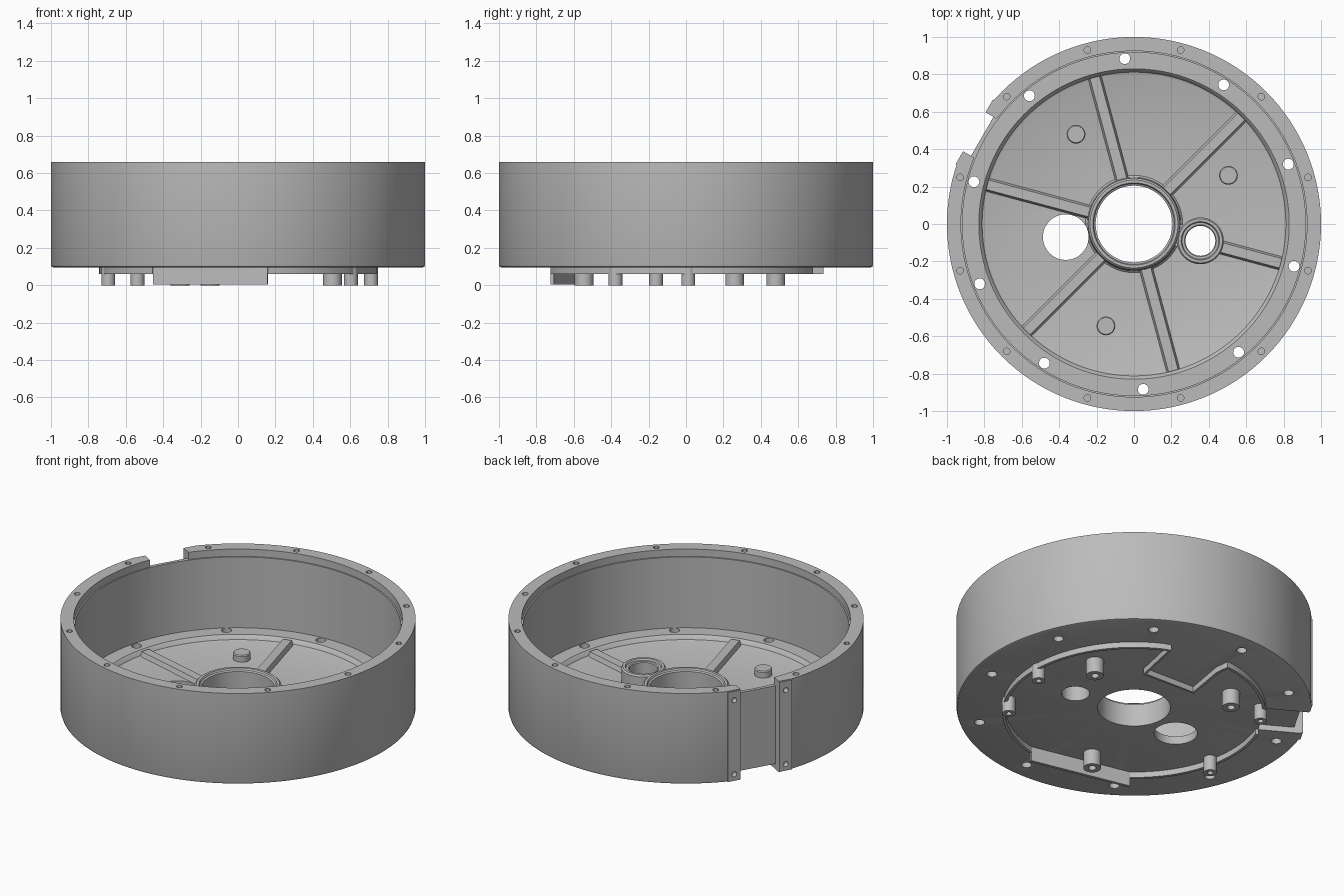
import bpy, bmesh
from math import radians, cos, sin, pi
from mathutils import Matrix, Vector

if "Cube" in bpy.data.objects:
    bpy.data.objects.remove(bpy.data.objects["Cube"], do_unlink=True)

metal = bpy.data.materials.new("cast grey metal")
metal.use_nodes = True
GREY = (0.5, 0.5, 0.5, 1)
metal.diffuse_color = GREY
metal.node_tree.nodes["Principled BSDF"].inputs["Base Color"].default_value = GREY


def make(name, bm):
    """Turn a bmesh into a finished object."""
    bmesh.ops.remove_doubles(bm, verts=bm.verts, dist=1e-5)
    bmesh.ops.recalc_face_normals(bm, faces=bm.faces)
    mesh = bpy.data.meshes.new(name)
    bm.to_mesh(mesh)
    bm.free()
    obj = bpy.data.objects.new(name, mesh)
    bpy.context.collection.objects.link(obj)
    mesh.materials.append(metal)
    return obj


def activate(obj):
    bpy.ops.object.select_all(action='DESELECT')
    obj.select_set(True)
    bpy.context.view_layer.objects.active = obj


def smooth(obj):
    activate(obj)
    bpy.ops.object.shade_smooth_by_angle(angle=radians(30))
    return obj


def lathe(name, profile, at=(0, 0), steps=32):
    """Spin a closed (radius, z) outline about a vertical axis."""
    bm = bmesh.new()
    verts = [bm.verts.new((r, 0, z)) for r, z in profile]
    edges = [bm.edges.new((verts[i - 1], verts[i])) for i in range(len(verts))]
    bmesh.ops.spin(bm, geom=verts + edges, cent=(0, 0, 0), axis=(0, 0, 1),
                   angle=2 * pi, steps=steps, use_merge=True)
    bmesh.ops.translate(bm, verts=bm.verts, vec=(*at, 0))
    return make(name, bm)


def add_cylinder(bm, r, z0, z1, at, turn=Matrix(), steps=20):
    place = turn @ Matrix.Translation((*at, (z0 + z1) / 2))
    bmesh.ops.create_cone(bm, cap_ends=True, segments=steps, radius1=r, radius2=r,
                          depth=z1 - z0, matrix=place)


def box(name, x, y, z, angle, taper=1):
    """Box given by ranges along and across a radial direction."""
    bm = bmesh.new()
    bmesh.ops.create_cube(bm, size=1)
    for v in bm.verts:
        side = taper if v.co.z > 0 else 1
        v.co = [(a + b) / 2 + c * (b - a) for (a, b), c in zip((x, y, z), v.co)]
        v.co.y *= side
    bmesh.ops.rotate(bm, verts=bm.verts, matrix=Matrix.Rotation(radians(angle), 3, 'Z'))
    return make(name, bm)


def boolean(target, tool, operation):
    mod = target.modifiers.new("join or cut", 'BOOLEAN')
    mod.operation, mod.object, mod.solver = operation, tool, 'EXACT'
    activate(target)
    bpy.ops.object.modifier_apply(modifier=mod.name)
    bpy.data.objects.remove(tool, do_unlink=True)


def polar(r, degrees):
    return Vector((r * cos(radians(degrees)), r * sin(radians(degrees))))


def arc(a, b, r=0.733):
    n = max(2, int((b - a) / 3))
    return [polar(r, a + (b - a) * i / n) for i in range(n + 1)]


def wall(name, path, z0, z1, thick=0.018):
    """Thin upright wall along a plan path."""
    bm = bmesh.new()
    path = [Vector(p) for p in path]
    rings = []
    for i, p in enumerate(path):
        d_in = (p - path[max(i - 1, 0)]).normalized()
        d_out = (path[min(i + 1, len(path) - 1)] - p).normalized()
        d = (d_in + d_out).normalized()
        n = Vector((-d.y, d.x)) * thick / 2
        rings.append([bm.verts.new((*q, z)) for q, z in
                      ((p + n, z0), (p - n, z0), (p - n, z1), (p + n, z1))])
    for a, b in zip(rings, rings[1:]):
        for k in range(4):
            bm.faces.new((a[k - 1], a[k], b[k], b[k - 1]))
    bm.faces.new(rings[0])
    bm.faces.new(rings[-1])
    return smooth(make(name, bm))


# Drum, ledge, floor and centre collar in one turned outline
BASE, FLOOR, LEDGE, TOP = 0.095, 0.145, 0.175, 0.66
housing = lathe("housing", [
    (0.205, BASE), (0.985, BASE), (0.996, 0.099), (1, 0.11), (1, TOP), (0.925, TOP),
    (0.925, 0.615), (0.917, 0.615), (0.917, LEDGE), (0.83, LEDGE), (0.82, 0.165),
    (0.812, 0.15), (0.8, FLOOR), (0.26, FLOOR), (0.25, 0.155), (0.245, 0.24),
    (0.235, 0.25), (0.22, 0.25), (0.215, 0.24), (0.205, 0.235)], steps=128)

# Flattened side port with two mounting pads
PORT = 150
port_cuts = [((0.98, 1.2), (-0.197, 0.197), (0, 1))]
for cut in port_cuts:
    boolean(housing, box("pad_flat_cutter", *cut, PORT), 'DIFFERENCE')
for s in (-1, 1):
    span = tuple(sorted((s * 0.118, s * 0.2)))
    boolean(housing, box("mounting_pad", (0.93, 0.986), span, (0.1, 0.656), PORT), 'UNION')
for x, z in (((0.937, 1.2), (0, 1)), ((0.73, 1.2), (0, 0.13)), ((0.85, 1.2), (0.615, 1))):
    boolean(housing, box("port_cutter", x, (-0.12, 0.12), z, PORT), 'DIFFERENCE')

# All drilled holes
SIDE_HOLE, BOSS = (-0.365, -0.07), (0.355, -0.09)
drill = bmesh.new()
for i in range(12):
    add_cylinder(drill, 0.018, TOP - 0.05, TOP + 0.1, polar(0.963, 15 + 30 * i), steps=12)
for i in range(10):
    add_cylinder(drill, 0.029, 0, 0.3, polar(0.885, 93.2 + 36 * i))
add_cylinder(drill, 0.122, 0, 0.3, SIDE_HOLE, steps=48)
add_cylinder(drill, 0.08, 0, 0.3, BOSS, steps=32)
outward = Matrix.Rotation(radians(PORT), 4, 'Z') @ Matrix.Rotation(pi / 2, 4, 'Y')
for t in (-0.16, 0.16):
    for z in (0.14, 0.6):
        add_cylinder(drill, 0.016, 0.95, 1.1, (-z, t), outward, 12)
boolean(housing, make("drill_cutter", drill), 'DIFFERENCE')
smooth(housing)

# Floor ribs, the one at the boss starting outside it
for i in range(6):
    angle = 45 + 60 * i
    start = 0.47 if angle == 345 else 0.24
    box(f"floor_rib_{i + 1}", (start, 0.812), (-0.04, 0.04), (0.135, 0.172), angle, 0.65)

# Raised boss with its web to the collar
smooth(lathe("bearing_boss", [
    (0.08, 0.1), (0.125, 0.1), (0.125, 0.225), (0.118, 0.235), (0.103, 0.235),
    (0.098, 0.225), (0.085, 0.225), (0.08, 0.22)], BOSS, 40))
box("boss_web", (0.23, 0.275), (-0.06, 0.06), (0.13, 0.22), -14.2)

# Three thick studs passing through the floor
for i, at in enumerate([(-0.31, 0.48), (0.505, 0.26), (-0.15, -0.545)]):
    smooth(lathe(f"stud_{i + 1}", [
        (0.022, 0), (0.05, 0), (0.05, 0.18), (0.045, 0.186), (0, 0.186),
        (0, 0.04), (0.022, 0.04)], at))

# Four slim feet on the lower lip
for i, angle in enumerate((1, 139, 193, 328)):
    smooth(lathe(f"foot_{i + 1}", [
        (0.016, 0), (0.037, 0), (0.037, 0.1), (0, 0.1), (0, 0.04), (0.016, 0.04)],
        polar(0.712, angle), 24))

# Lip under the base, with a squared notch at the back and a tall front wall
notch = [(0.235, 0.375), (-0.11, 0.39), (-0.07, 0.65)]
wall("lower_lip_left", arc(-77.5, 66) + notch + arc(96, 141), 0.06, 0.1)
wall("lower_lip_right", arc(159, 232), 0.06, 0.1)
wall("front_wall", [polar(0.733, 232), polar(0.733, 282.5)], 0.005, 0.1)
